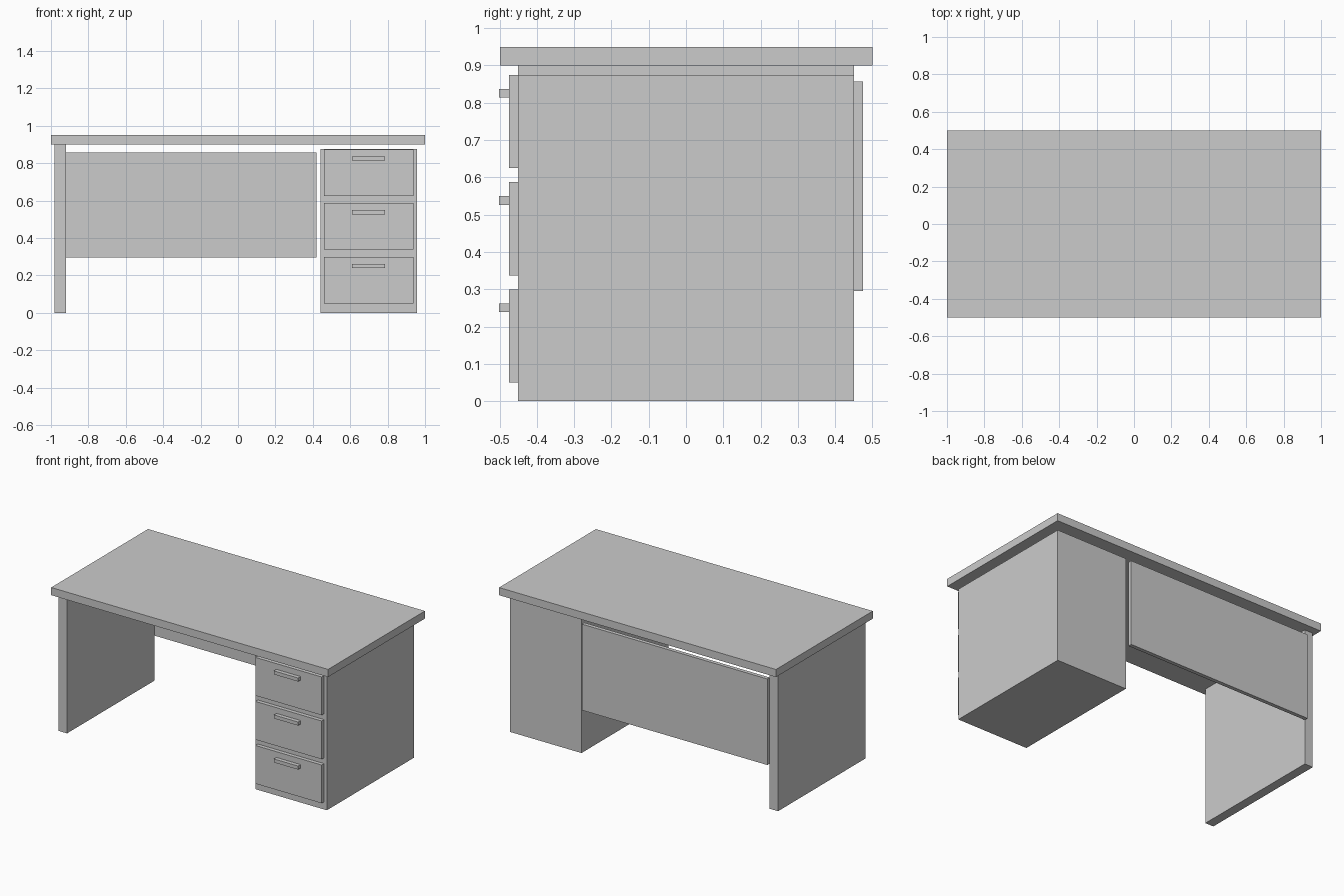
import bpy
import bmesh
from mathutils import Vector

if "Cube" in bpy.data.objects:
    bpy.data.objects.remove(bpy.data.objects["Cube"])

grey = bpy.data.materials.new("light_grey")
grey.diffuse_color = (0.6, 0.6, 0.6, 1.0)
grey.use_nodes = True
grey.node_tree.nodes["Principled BSDF"].inputs["Base Color"].default_value = grey.diffuse_color


def box(name, x, y, z):
    """Add a box spanning the (min, max) range on each axis."""
    lo, hi = (Vector(v) for v in zip(x, y, z))
    bm = bmesh.new()
    bmesh.ops.create_cube(bm, size=1.0)
    bmesh.ops.scale(bm, vec=hi - lo, verts=bm.verts)
    mesh = bpy.data.meshes.new(name)
    bm.to_mesh(mesh)
    bm.free()
    mesh.materials.append(grey)
    obj = bpy.data.objects.new(name, mesh)
    obj.location = (lo + hi) / 2
    bpy.context.collection.objects.link(obj)
    return obj


DEPTH = (-0.45, 0.45)

# Worktop, side support and rear modesty panel
box("desktop", (-1.0, 1.0), (-0.499, 0.5), (0.9, 0.95))
box("side_leg", (-0.98, -0.92), DEPTH, (0.0, 0.9))
box("back_panel", (-0.92, 0.42), (0.45, 0.475), (0.295, 0.857))

# Drawer cabinet, standing slightly below the worktop
box("drawer_cabinet", (0.44, 0.957), DEPTH, (0.0, 0.875))

# Three drawer fronts with bar handles
for i in range(3):
    z = 0.05 + i * 0.2875
    box(f"drawer_front_{i + 1}", (0.459, 0.937), (-0.475, -0.45), (z, z + 0.2495))
    box(f"drawer_handle_{i + 1}", (0.61, 0.785), (-0.501, -0.475), (z + 0.189, z + 0.212))
